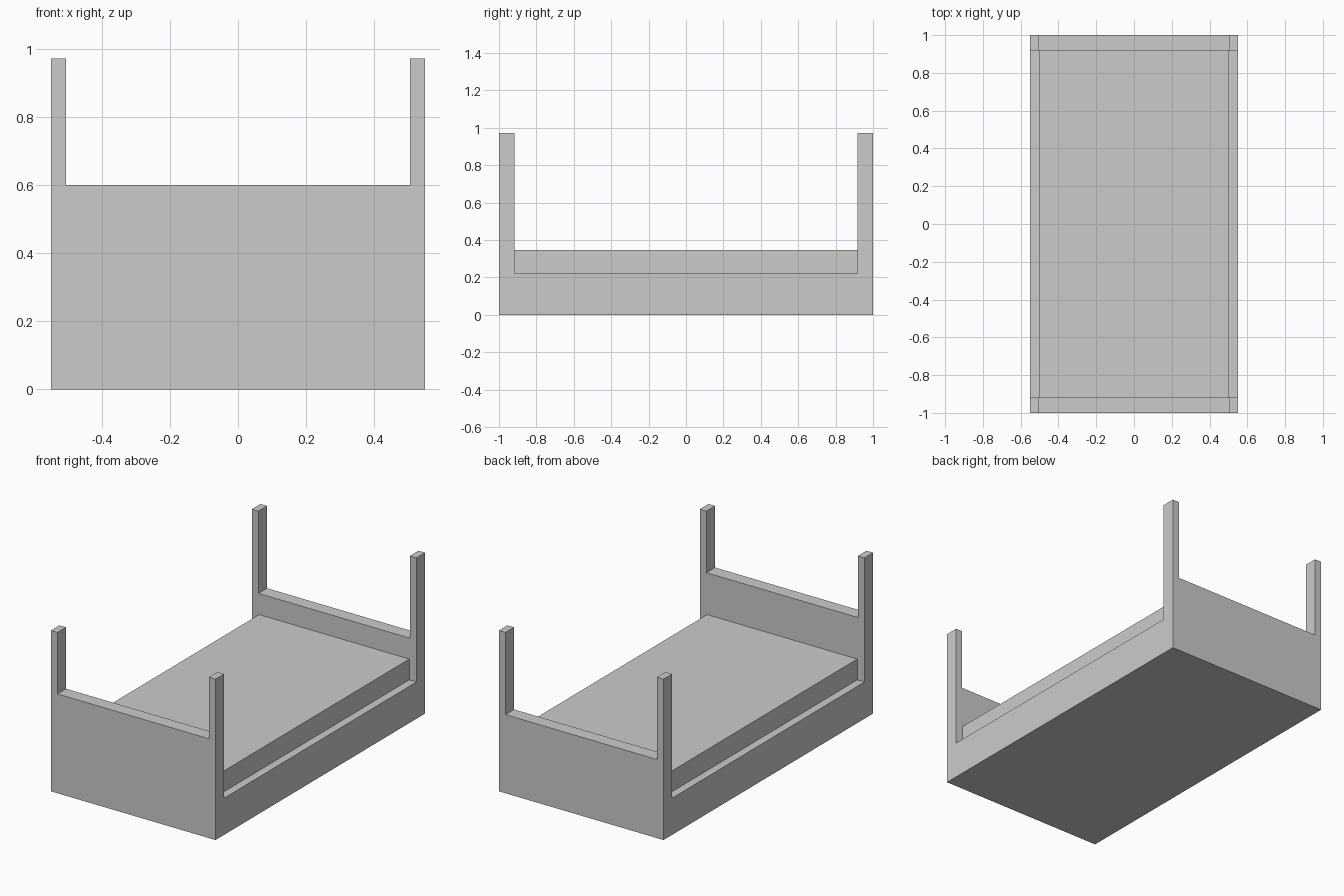
import bpy, bmesh

if "Cube" in bpy.data.objects:
    bpy.data.objects.remove(bpy.data.objects["Cube"])

HX, HY = 0.55, 1.0           # outer half width and half length
POST_X, POST_Y = 0.506, 0.918  # inner faces of the posts
POST_TOP, RAIL_TOP = 0.972, 0.222


def finish(name, bm):
    bmesh.ops.recalc_face_normals(bm, faces=bm.faces)
    mesh = bpy.data.meshes.new(name)
    bm.to_mesh(mesh)
    bm.free()
    obj = bpy.data.objects.new(name, mesh)
    bpy.context.collection.objects.link(obj)
    return obj


def box(name, hx, hy, z0, z1):
    bm = bmesh.new()
    bmesh.ops.create_cube(bm, size=1)
    for v in bm.verts:
        v.co = (v.co.x * 2 * hx, v.co.y * 2 * hy, z0 + (v.co.z + 0.5) * (z1 - z0))
    return finish(name, bm)


def end_board(name, y0, y1, panel_top):
    # U-shaped profile: panel with two corner posts, extruded in y
    half = [(HX, 0), (HX, POST_TOP), (POST_X, POST_TOP), (POST_X, panel_top)]
    outline = half + [(-x, z) for x, z in reversed(half)]
    bm = bmesh.new()
    face = bm.faces.new([bm.verts.new((x, y0, z)) for x, z in outline])
    ext = bmesh.ops.extrude_face_region(bm, geom=[face], use_keep_orig=True)
    verts = [g for g in ext["geom"] if isinstance(g, bmesh.types.BMVert)]
    bmesh.ops.translate(bm, verts=verts, vec=(0, y1 - y0, 0))
    return finish(name, bm)


# Tall and short end boards with posts
end_board("front_board", -HY, -POST_Y, 0.60)
end_board("back_board", POST_Y, HY, 0.475)

# Base with side rails, and the mattress on top
box("bed_base", HX, POST_Y, 0, RAIL_TOP)
box("mattress", 0.502, POST_Y, RAIL_TOP, 0.348)
